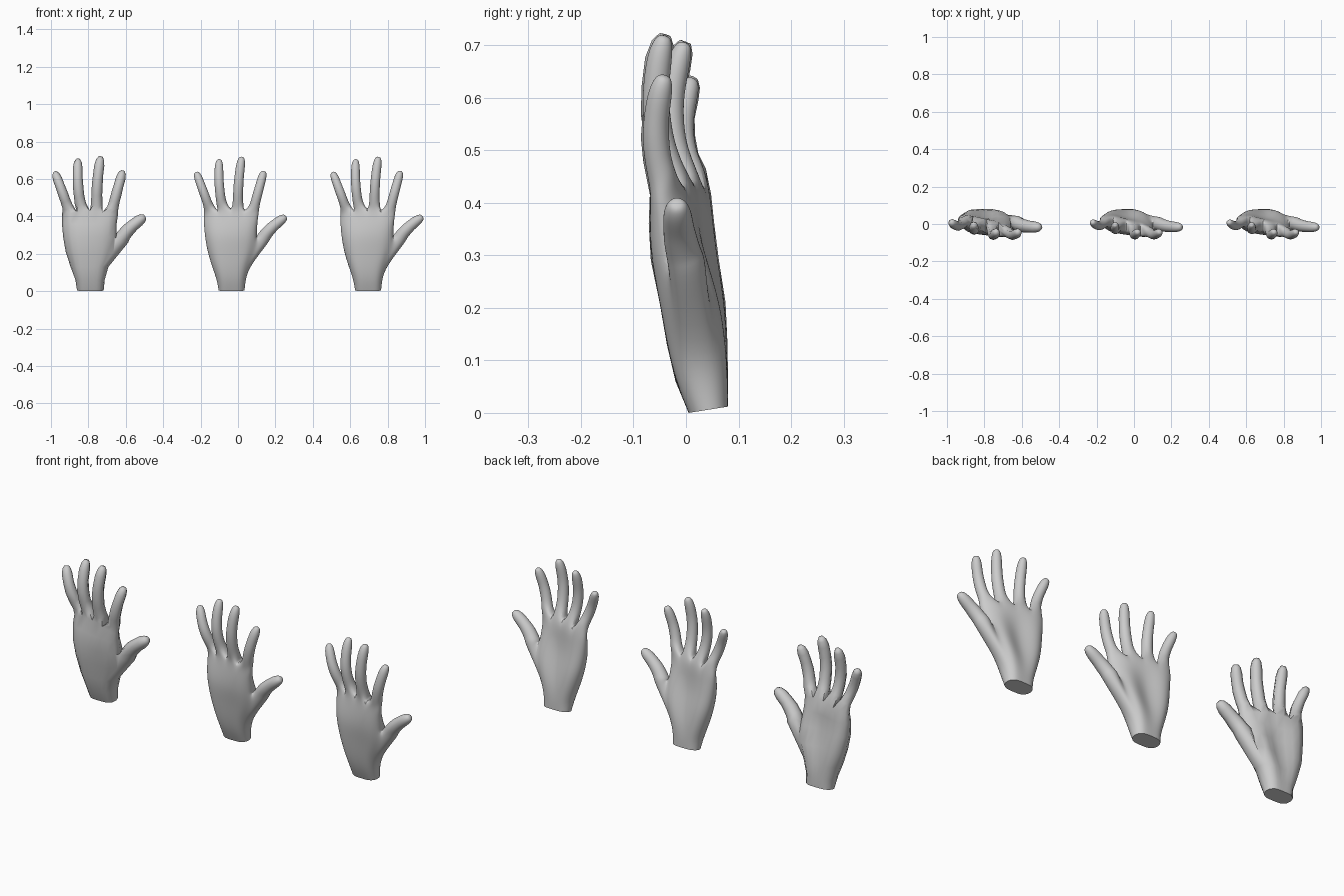
import bpy, bmesh
from math import cos, sin, radians, exp, sqrt
from mathutils import Vector

if "Cube" in bpy.data.objects:
    bpy.data.objects.remove(bpy.data.objects["Cube"])

# palm sections: z, left x, right x, front y, back y, tilt, palm hollow
PALM = [
    (0.00, -0.106, 0.037, 0.005, 0.080, 0.000, 0.000),
    (0.06, -0.114, 0.042, -0.020, 0.080, 0.000, 0.000),
    (0.13, -0.140, 0.062, -0.036, 0.083, -0.002, 0.010),
    (0.21, -0.166, 0.100, -0.048, 0.080, -0.008, 0.026),
    (0.29, -0.180, 0.105, -0.060, 0.060, -0.018, 0.026),
    (0.36, -0.186, 0.106, -0.056, 0.040, -0.030, 0.012),
    (0.43, -0.186, 0.112, -0.047, 0.026, -0.038, 0.000),
]
# digits: start, middle, tip, radius at root and tip
FINGERS = [
    ((-.156, .012, .452), (-.188, -.010, .54), (-.224, .013, .637), .029, .024),
    ((-.088, -.012, .468), (-.101, -.030, .58), (-.100, -.001, .706), .030, .025),
    ((.000, -.035, .468), (.004, -.058, .59), (.021, -.040, .719), .031, .026),
    ((.086, -.045, .448), (.110, -.058, .54), (.139, -.040, .643), .030, .025),
]
THUMB = ((.132, .003, .280), (.178, -.012, .338), (.258, -.017, .400), .041, .028)


def palm_ring(bm, row):
    z, xl, xr, yf, yb, tilt, hollow = row
    cx, hw, cy, hd = (xl + xr) / 2, (xr - xl) / 2, (yf + yb) / 2, (yb - yf) / 2

    def vert(u, side):
        e = sqrt(max(0, 1 - u ** 4)) * side
        y = cy + hd * e + tilt * u
        if side > 0:
            y -= hollow * exp(-(u / 0.45) ** 2)
        zz = z
        if row is PALM[-1]:
            zz -= 0.03 * u * u
        if row is PALM[0]:
            zz += 0.006 * (1 + e)
        return bm.verts.new((cx + hw * u, y, zz))

    us = [0.92 * (j / 4 - 1) for j in range(9)]
    return ([vert(u, -1) for u in us] + [vert(1, 0)]
            + [vert(u, 1) for u in reversed(us)] + [vert(-1, 0)])


def bridge(bm, a, b, skip=()):
    n = len(a)
    for i in range(n):
        if i not in skip:
            j = (i + 1) % n
            bm.faces.new((a[i], a[j], b[j], b[i]))


def grow_digit(bm, loop, start, mid, tip, r0, r1):
    a, m, c = Vector(start), Vector(mid), Vector(tip)
    b = 2 * m - (a + c) / 2
    for t, k in ((0, 1), (.2, .96), (.42, 1), (.62, .97), (.82, 1), (.94, .82), (1, .45)):
        p = a * (1 - t) ** 2 + b * 2 * t * (1 - t) + c * t * t
        tan = ((b - a) * (1 - t) + (c - b) * t).normalized()
        front = Vector((0, -1, 0))
        front = (front - tan * front.dot(tan)).normalized()
        right = tan.cross(front)
        r = (r0 + (r1 - r0) * t) * k
        ring = []
        for i in range(8):
            ang = radians(135 - 45 * i)
            ring.append(bm.verts.new(p + (right * cos(ang) + front * sin(ang)) * r))
        bridge(bm, loop, ring)
        loop = ring
    bm.faces.new(loop)


def build_hand(name, offset, levels):
    bm = bmesh.new()
    crease = bm.edges.layers.float.new('crease_edge')
    # palm, leaving a hole on the right for the thumb
    rings = [palm_ring(bm, row) for row in PALM]
    for k in range(len(rings) - 1):
        bridge(bm, rings[k], rings[k + 1], (8, 9) if k in (2, 3) else ())
    cap = bm.faces.new(list(reversed(rings[0])))
    for e in cap.edges:
        e[crease] = 1.0
    # four fingers sharing web points
    top = rings[-1]
    web = {0: top[19], 8: top[9]}
    for c in (2, 4, 6):
        web[c] = bm.verts.new((top[c].co + top[18 - c].co) / 2)
    for j, f in enumerate(FINGERS):
        c = 2 * j
        loop = [top[c], top[c + 1], top[c + 2], web[c + 2],
                top[16 - c], top[17 - c], top[18 - c], web[c]]
        grow_digit(bm, loop, *f)
    # thumb
    lo, md, hi = rings[2:5]
    grow_digit(bm, [hi[8], md[8], lo[8], lo[9], lo[10], md[10], hi[10], hi[9]], *THUMB)
    # the thumb hole's inner middle point is unused by any face
    bmesh.ops.delete(bm, geom=[v for v in bm.verts if not v.link_faces], context='VERTS')
    bmesh.ops.recalc_face_normals(bm, faces=bm.faces[:])
    me = bpy.data.meshes.new(name)
    bm.to_mesh(me)
    bm.free()
    ob = bpy.data.objects.new(name, me)
    bpy.context.collection.objects.link(ob)
    ob.location.x = offset
    bpy.ops.object.select_all(action='DESELECT')
    ob.select_set(True)
    bpy.context.view_layer.objects.active = ob
    bpy.ops.object.shade_smooth_by_angle(angle=radians(65))
    if levels:
        mod = ob.modifiers.new('smooth_surface', 'SUBSURF')
        mod.levels = mod.render_levels = levels


# the same hand at three levels of smoothness
build_hand('hand_low_detail', -0.755, 0)
build_hand('hand_high_detail', 0.0, 3)
build_hand('hand_medium_detail', 0.73, 2)
